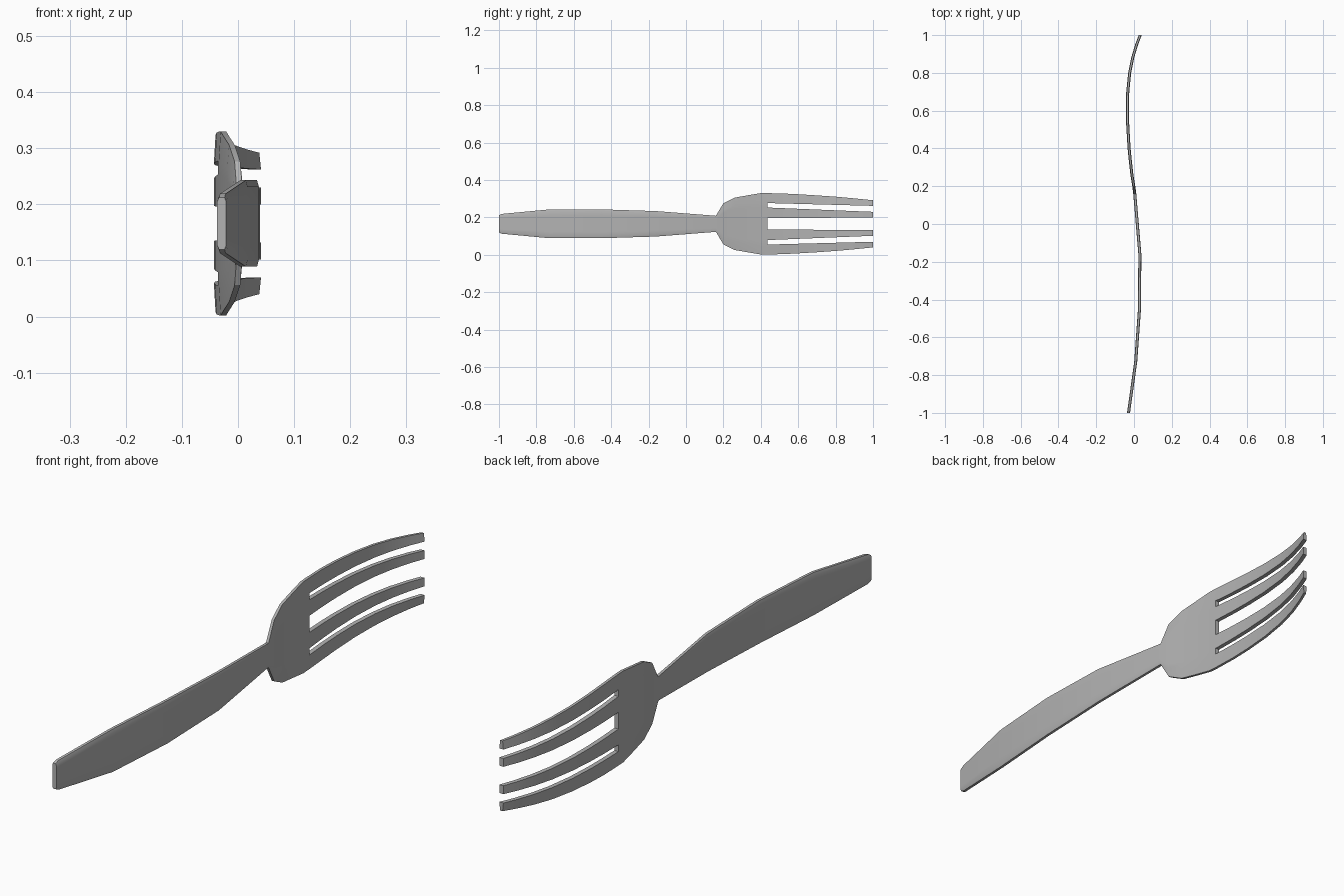
import bpy, bmesh

cube = bpy.data.objects.get("Cube")
if cube:
    bpy.data.objects.remove(cube, do_unlink=True)

steel = bpy.data.materials.new("brushed_grey")
steel.use_nodes = True
GREY = (0.45, 0.45, 0.45, 1)
steel.diffuse_color = GREY
steel.node_tree.nodes["Principled BSDF"].inputs["Base Color"].default_value = GREY

MID_Z = 0.166
SLOT_Y = 0.435
MID_HALF, RIM_HALF = 0.008, 0.005

# Stations along the length: y, sideways bend x, half width
STATIONS = [
    (-1, -0.029, 0.046), (-0.985, -0.027, 0.053), (-0.73, 0.009, 0.077),
    (-0.45, 0.029, 0.077), (-0.16, 0.031, 0.068), (0.16, 0.004, 0.043),
    (0.2, -0.001, 0.11), (0.26, -0.011, 0.14), (0.34, -0.02, 0.154),
    (0.4, -0.026, 0.164), (SLOT_Y, -0.028, 0.164), (0.52, -0.033, 0.162),
    (0.6, -0.035, 0.158), (0.7, -0.033, 0.152), (0.8, -0.023, 0.145),
    (0.88, -0.007, 0.138), (0.95, 0.014, 0.131), (1, 0.033, 0.126),
]


def column_offsets(y, w):
    """Offsets across one half: rim, outer slot side, inner slot side, centre slot side."""
    if y < 0.18:
        return [w, w * 0.85, w * 0.55, w * 0.2]
    if y < SLOT_Y:
        return [w, w * 0.7, w * 0.54, w * 0.19]
    t = (y - SLOT_Y) / (1 - SLOT_Y)
    return [w, 0.111 - 0.015 * t, 0.087 - 0.023 * t, 0.03 + 0.004 * t]


# Front and back skins
bm = bmesh.new()
front, back = [], []
for y, x, w in STATIONS:
    half = column_offsets(y, w)
    row = [-o for o in half] + half[::-1]
    rows = ([], [])
    for i, o in enumerate(row):
        h = RIM_HALF if i in (0, len(row) - 1) else MID_HALF
        for skin, sign in zip(rows, (1, -1)):
            skin.append(bm.verts.new((x + sign * h, y, MID_Z + o)))
    front.append(rows[0])
    back.append(rows[1])

twin = {}
for frow, brow in zip(front, back):
    twin.update(zip(frow, brow))

# Panels, leaving the three slots between the tines open
SLOT_COLUMNS = (1, 3, 5)
for s in range(len(STATIONS) - 1):
    for c in range(7):
        if STATIONS[s][0] >= SLOT_Y and c in SLOT_COLUMNS:
            continue
        quad = [front[s][c], front[s + 1][c], front[s + 1][c + 1], front[s][c + 1]]
        bm.faces.new(quad)
        bm.faces.new([twin[v] for v in reversed(quad)])

# Walls joining the two skins around the outline and the slots
rim = [e for e in bm.edges if e.is_boundary and e.verts[0] in twin]
for e in rim:
    a, b = e.verts
    bm.faces.new((a, b, twin[b], twin[a]))

bmesh.ops.delete(bm, geom=[v for v in bm.verts if not v.link_faces], context="VERTS")
bmesh.ops.recalc_face_normals(bm, faces=bm.faces)

mesh = bpy.data.meshes.new("fork")
bm.to_mesh(mesh)
bm.free()
mesh.materials.append(steel)
fork = bpy.data.objects.new("fork", mesh)
bpy.context.scene.collection.objects.link(fork)

bpy.ops.object.select_all(action="DESELECT")
fork.select_set(True)
bpy.context.view_layer.objects.active = fork
bpy.ops.object.shade_smooth_by_angle(angle=0.5)
